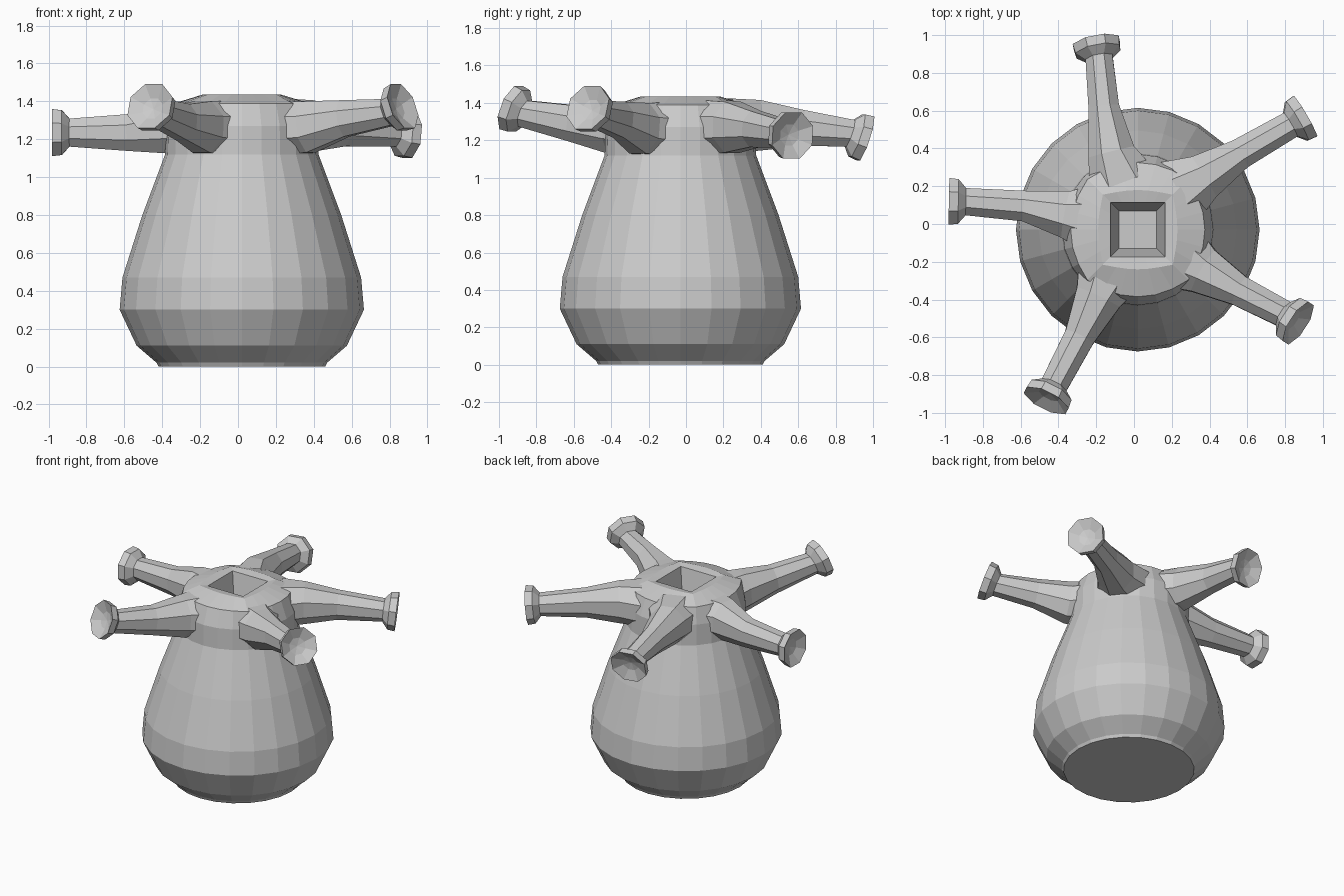
import bpy
from math import cos, sin, pi
from mathutils import Vector

if "Cube" in bpy.data.objects:
    bpy.data.objects.remove(bpy.data.objects["Cube"])

def make(name, rings, cap_first=False, tip=None, cap_last=False):
    """Skin a list of equally sized point rings."""
    n = len(rings[0])
    verts = [p for r in rings for p in r]
    faces = [(k*n+i, k*n+(i+1) % n, (k+1)*n+(i+1) % n, (k+1)*n+i)
             for k in range(len(rings)-1) for i in range(n)]
    last = (len(rings)-1)*n
    if cap_first:
        faces.append(tuple(reversed(range(n))))
    if cap_last:
        faces.append(tuple(range(last, last+n)))
    if tip is not None:
        verts.append(tip)
        faces += [(last+i, last+(i+1) % n, len(verts)-1) for i in range(n)]
    me = bpy.data.meshes.new(name)
    me.from_pydata(verts, [], faces)
    ob = bpy.data.objects.new(name, me)
    bpy.context.collection.objects.link(ob)
    return ob

# Pot body, collar and square mouth pit: (radius, z, squareness)
profile = [(.44, 0, 0), (.45, .02, 0), (.555, .11, 0), (.645, .30, 0), (.63, .47, 0),
           (.525, .80, 0), (.405, 1.12, 0), (.40, 1.27, 0), (.355, 1.39, .15),
           (.21, 1.435, .6), (.145, 1.425, 1), (.10, 1.20, 1)]
SEG = 24
rings = []
for r, z, sq in profile:
    ring = []
    for i in range(SEG):
        a = 2*pi*i/SEG
        f = (1-sq) + sq/max(abs(cos(a)), abs(sin(a)))
        ring.append((.02 + r*f*cos(a), -.03 + r*f*sin(a), z))
    rings.append(ring)
make("pot_body", rings, cap_first=True, cap_last=True)

# Spouts: root, shoulder, middle, disc centre, disc normal
spouts = {
    "back_spout": ((-.06, .22, 1.28), (-.12, .38, 1.28), (-.16, .62, 1.265), (-.20, .96, 1.21), (-.18, .95, -.32)),
    "left_spout": ((-.22, .03, 1.26), (-.36, .05, 1.26), (-.58, .095, 1.235), (-.98, .12, 1.235), (-1, .02, 0)),
    "front_left_spout": ((-.12, -.24, 1.26), (-.19, -.39, 1.265), (-.29, -.60, 1.29), (-.465, -.935, 1.375), (-.42, -.83, .36)),
    "front_right_spout": ((.24, -.17, 1.26), (.37, -.25, 1.265), (.56, -.355, 1.31), (.87, -.525, 1.375), (.80, -.52, .36)),
    "back_right_spout": ((.24, .17, 1.27), (.37, .25, 1.27), (.56, .37, 1.26), (.905, .57, 1.225), (.86, .5, -.1)),
}
def octagon(c, d, w, h):
    side = d.cross(Vector((0, 0, 1))).normalized()
    up = side.cross(d).normalized()
    return [c + side*w*cos(pi/8 + i*pi/4) + up*h*sin(pi/8 + i*pi/4) for i in range(8)]

for name, pts in spouts.items():
    root, sh, mid, end, nrm = map(Vector, pts)
    nrm.normalize()
    neck = end - nrm*.09
    rings = [octagon(root, sh-root, .20, .155), octagon(sh, mid-root, .135, .147),
             octagon(mid, neck-sh, .088, .105), octagon(neck, nrm, .078, .080),
             octagon(end - nrm*.05, nrm, .128, .128), octagon(end, nrm, .134, .134),
             octagon(end - nrm*.035, nrm, .06, .06)]
    make(name, rings, tip=end - nrm*.045)
